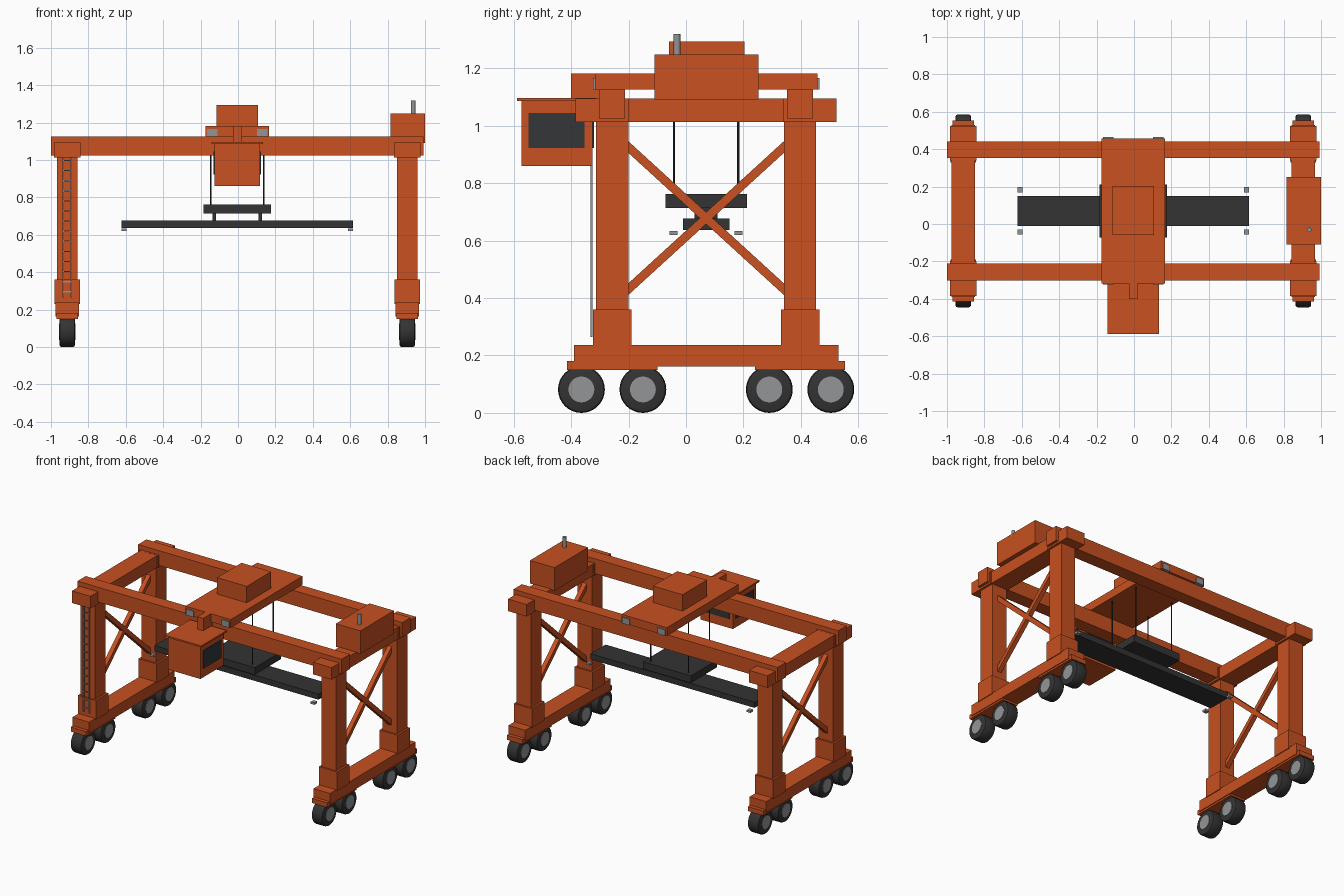
import bpy, bmesh, math
from mathutils import Matrix, Vector

if "Cube" in bpy.data.objects:
    bpy.data.objects.remove(bpy.data.objects["Cube"])

CX, CY = -0.004, 0.07          # symmetry centre of the gantry
LX, LY = 0.909, 0.327          # leg offsets from that centre


def material(name, rgb):
    m = bpy.data.materials.new(name)
    m.diffuse_color = (*rgb, 1)
    m.use_nodes = True
    m.node_tree.nodes["Principled BSDF"].inputs["Base Color"].default_value = m.diffuse_color
    return m


ORANGE = material("orange paint", (0.58, 0.082, 0.015))
DARK = material("dark rubber and steel", (0.033, 0.033, 0.033))
GLASS = material("dark glass", (0.034, 0.037, 0.039))
GRAY = material("light gray metal", (0.29, 0.30, 0.31))


def finish(name, bm, mat):
    bmesh.ops.recalc_face_normals(bm, faces=bm.faces)
    me = bpy.data.meshes.new(name)
    bm.to_mesh(me)
    bm.free()
    me.materials.append(mat)
    ob = bpy.data.objects.new(name, me)
    bpy.context.collection.objects.link(ob)
    return ob


def box(name, x, y, z, mat=ORANGE):
    """Box from three (min, max) ranges."""
    bm = bmesh.new()
    c = [(a + b) / 2 for a, b in (x, y, z)]
    s = [b - a for a, b in (x, y, z)]
    bmesh.ops.create_cube(bm, size=1, matrix=Matrix.Translation(c) @ Matrix.Diagonal((*s, 1)))
    return finish(name, bm, mat)


def around(c, h):
    return (c - h, c + h)


def cylinder(name, centre, r, depth, axis, mat, seg=32, bevel=0):
    bm = bmesh.new()
    rot = Vector((0, 0, 1)).rotation_difference(Vector(axis)).to_matrix().to_4x4()
    bmesh.ops.create_cone(bm, cap_ends=True, segments=seg, radius1=r, radius2=r, depth=depth,
                          matrix=Matrix.Translation(centre) @ rot)
    if bevel:
        rim = [e for e in bm.edges if any(len(f.verts) > 4 for f in e.link_faces)]
        bmesh.ops.bevel(bm, geom=rim, offset=bevel, segments=2, profile=0.5, affect='EDGES')
    ob = finish(name, bm, mat)
    bpy.context.view_layer.objects.active = ob
    ob.select_set(True)
    bpy.ops.object.shade_smooth_by_angle(angle=math.radians(35))
    ob.select_set(False)
    return ob


def bar(name, a, b, t, mat=ORANGE):
    """Square bar between two points."""
    a, b = Vector(a), Vector(b)
    d = b - a
    bm = bmesh.new()
    ang = math.atan2(d.z, d.y)
    bmesh.ops.create_cube(bm, size=1, matrix=Matrix.Translation((a + b) / 2)
                          @ Matrix.Rotation(ang, 4, 'X') @ Matrix.Diagonal((t, d.length, t, 1)))
    return finish(name, bm, mat)


# Two side frames
for sx, side in ((-1, "left"), (1, "right")):
    x = CX + sx * LX
    box(f"{side}_sill_beam", around(x, 0.063), around(CY, 0.46), (0.162, 0.237))
    box(f"{side}_top_cross_beam", around(x, 0.064), around(CY, 0.453), (1.012, 1.094))
    for s in (-1, 1):
        bar(f"{side}_cross_brace", (x, CY - 0.29, 0.678 + s * 0.265),
            (x, CY + 0.29, 0.678 - s * 0.265), 0.03)
    for sy, end in ((-1, "front"), (1, "back")):
        y = CY + sy * LY
        n = f"{side}_{end}"
        box(n + "_leg", around(x, 0.055), around(y, 0.056), (0.23, 1.03))
        box(n + "_leg_boot", around(x, 0.068), around(y, 0.067), (0.23, 0.36))
        box(n + "_leg_cap", around(x, 0.07), sorted((CY + sy * 0.27, CY + sy * 0.454)), (1.012, 1.0945))
        box(n + "_bogie", around(x, 0.058), around(y, 0.157), (0.15, 0.181))
        for s in (-1, 1):
            c = (x, y + s * 0.107, 0.0815)
            cylinder(n + "_tyre", c, 0.0815, 0.084, (1, 0, 0), DARK, bevel=0.012)
            cylinder(n + "_hub", c, 0.045, 0.09, (1, 0, 0), GRAY)
            box(n + "_axle_bracket", around(x, 0.03), around(c[1], 0.02), (0.1, 0.16))

# Main girders along the span
for sy, end in ((-1, "front"), (1, "back")):
    box(f"{end}_girder", around(CX, 0.996), around(CY + sy * LY, 0.045), (1.024, 1.125))

# Trolley with machinery house and rail wheels
box("trolley_platform", around(CX, 0.171), around(CY, 0.387), (1.125, 1.181))
box("trolley_machinery_house", around(CX, 0.112), (-0.06, 0.203), (1.18, 1.293))
for sx in (-1, 1):
    for sy in (-1, 1):
        box("trolley_wheel_block", around(CX + sx * 0.134, 0.028),
            sorted((CY + sy * 0.36, CY + sy * 0.394)), (1.125, 1.166), GRAY)

# Operator cab hung in front of the trolley
box("cab_hanger", around(CX, 0.022), (-0.4, -0.3), (1.09, 1.181))
box("cab_body", around(CX, 0.122), (-0.573, -0.325), (0.86, 1.086))
box("cab_roof", around(CX, 0.138), (-0.588, -0.313), (1.085, 1.096))
for sx in (-1, 1):
    box("cab_side_window", around(CX + sx * 0.123, 0.004), (-0.548, -0.353), (0.922, 1.044), GLASS)
box("cab_back_window", around(CX, 0.097), around(-0.324, 0.004), (0.922, 1.044), GLASS)

# Power house on the right cross beam
box("power_house", (0.815, 1.0), (-0.11, 0.252), (1.09, 1.247))
cylinder("exhaust_pipe", (0.937, -0.031, 1.278), 0.012, 0.08, (0, 0, 1), GRAY, seg=16)

# Hoist cables, head block and spreader
box("head_block", around(CX, 0.181), around(CY, 0.142), (0.713, 0.762), DARK)
box("spreader_beam", around(CX, 0.618), around(CY, 0.081), (0.637, 0.676), DARK)
for sx in (-1, 1):
    box("spreader_link", around(CX + sx * 0.122, 0.009), around(CY, 0.04), (0.67, 0.72), DARK)
    for sy in (-1, 1):
        cylinder("hoist_cable", (CX + sx * 0.143, CY + sy * 0.112, 0.945), 0.004, 0.37,
                 (0, 0, 1), DARK, seg=8)
        box("twist_lock", around(CX + sx * 0.606, 0.014), around(CY + sy * 0.113, 0.014),
            (0.62, 0.634), GRAY)

# Access ladder on the left front leg
lx = CX - LX
for s in (-1, 1):
    box("ladder_rail", around(lx + s * 0.022, 0.004), (-0.333, -0.325), (0.265, 1.02), GRAY)
for i in range(14):
    box("ladder_rung", around(lx, 0.022), (-0.332, -0.326), around(0.295 + i * 0.054, 0.003), GRAY)
